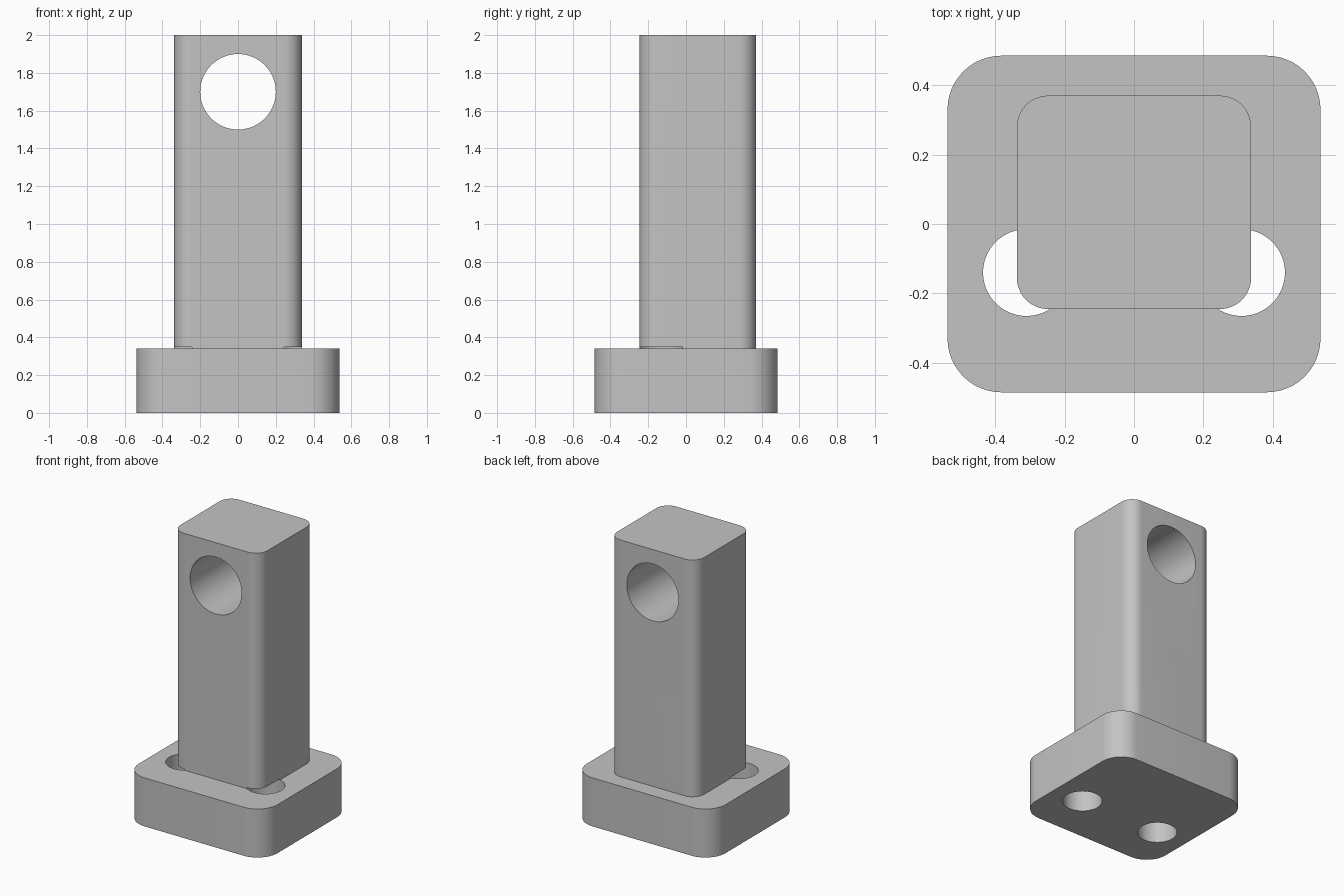
import bpy, bmesh, math
from mathutils import Vector

cube = bpy.data.objects.get("Cube")
if cube:
    bpy.data.objects.remove(cube, do_unlink=True)

grey = bpy.data.materials.new("plain_grey")
grey.use_nodes = True
grey.diffuse_color = (0.55, 0.55, 0.55, 1)
grey.node_tree.nodes["Principled BSDF"].inputs["Base Color"].default_value = grey.diffuse_color


def prism(name, outline, bottom, top):
    """Extrude a closed 2D outline upwards between two heights."""
    bm = bmesh.new()
    face = bm.faces.new([bm.verts.new((x, y, bottom)) for x, y in outline])
    grown = bmesh.ops.extrude_face_region(bm, geom=[face])["geom"]
    bmesh.ops.translate(bm, vec=(0, 0, top - bottom),
                        verts=[v for v in grown if isinstance(v, bmesh.types.BMVert)])
    bmesh.ops.recalc_face_normals(bm, faces=bm.faces[:])
    mesh = bpy.data.meshes.new(name)
    bm.to_mesh(mesh)
    bm.free()
    mesh.materials.append(grey)
    obj = bpy.data.objects.new(name, mesh)
    bpy.context.collection.objects.link(obj)
    return obj


def arc(cx, cy, radius, start, sweep, steps):
    return [(cx + radius * math.cos(start + sweep * i / steps),
             cy + radius * math.sin(start + sweep * i / steps)) for i in range(steps + 1)]


def rounded_rectangle(half_x, y_min, y_max, radius):
    corners = [(half_x - radius, y_max - radius), (radius - half_x, y_max - radius),
               (radius - half_x, y_min + radius), (half_x - radius, y_min + radius)]
    return [p for i, (x, y) in enumerate(corners)
            for p in arc(x, y, radius, i * math.pi / 2, math.pi / 2, 12)]


def circle(cx, cy, radius):
    return arc(cx, cy, radius, 0, math.tau, 64)[:-1]


def combine(target, other, operation):
    """Apply a boolean and remove the second solid."""
    bpy.context.view_layer.objects.active = target
    mod = target.modifiers.new(operation, "BOOLEAN")
    mod.operation, mod.object, mod.solver = operation, other, "EXACT"
    bpy.ops.object.modifier_apply(modifier=mod.name)
    bpy.data.objects.remove(other, do_unlink=True)


# Base plate joined to the upright post
stand = prism("post_and_base", rounded_rectangle(0.5375, -0.485, 0.485, 0.155), 0, 0.34)
combine(stand, prism("post", rounded_rectangle(0.3375, -0.245, 0.37, 0.09), 0.1, 2), "UNION")

# Two mounting holes, reaching just into the underside of the post
for side in (-1, 1):
    combine(stand, prism("mounting_hole", circle(side * 0.31, -0.14, 0.125), -0.1, 0.348),
            "DIFFERENCE")

# Cross hole through the top of the post, front to back
bore = prism("cross_hole", circle(0, 0, 0.2), -1, 1)
bore.rotation_euler.x = math.pi / 2
bore.location = Vector((0, 0, 1.7))
bpy.context.view_layer.update()
combine(stand, bore, "DIFFERENCE")

# Smooth rounded sides with sharp rims
bpy.ops.object.select_all(action="DESELECT")
stand.select_set(True)
bpy.context.view_layer.objects.active = stand
bpy.ops.object.shade_smooth_by_angle(angle=math.radians(30))
